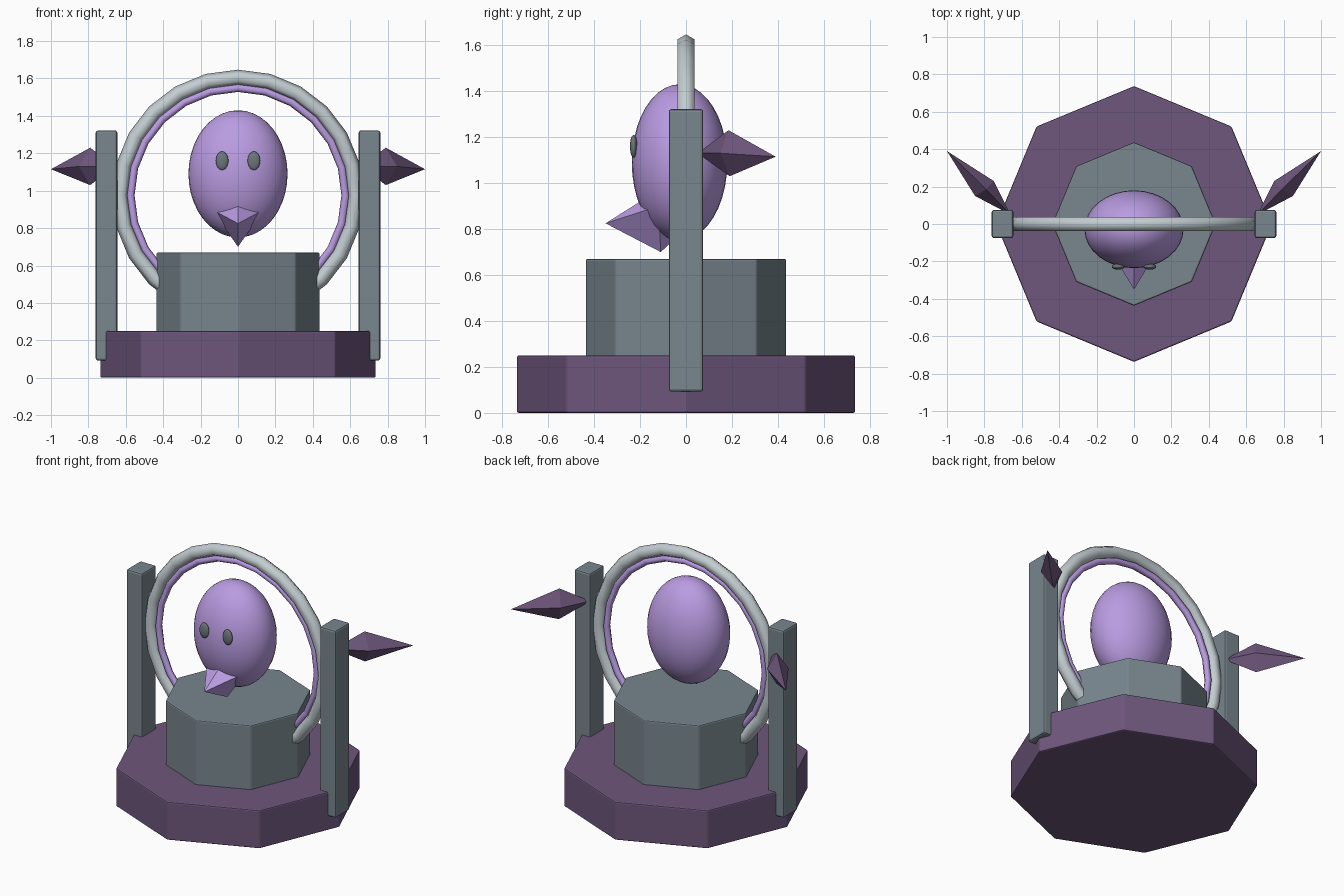
import bpy, bmesh, math

if "Cube" in bpy.data.objects:
    bpy.data.objects.remove(bpy.data.objects["Cube"])


def srgb(r, g, b):
    f = lambda c: (c / 255 / 12.92) if c < 10 else ((c / 255 + 0.055) / 1.055) ** 2.4
    return (f(r), f(g), f(b), 1)


def material(name, rgb):
    m = bpy.data.materials.new(name)
    m.diffuse_color = srgb(*rgb)
    m.use_nodes = True
    m.node_tree.nodes["Principled BSDF"].inputs["Base Color"].default_value = m.diffuse_color
    return m


LILAC = material("lilac", (186, 156, 226))
PLUM = material("dark_plum", (110, 86, 124))
SLATE = material("slate_grey", (120, 134, 142))
SILVER = material("pale_silver", (195, 205, 209))
EYE = material("eye_grey", (108, 120, 124))


def finish(obj, name, mat, smooth=False):
    obj.name = name
    obj.data.materials.append(mat)
    if smooth:
        for p in obj.data.polygons:
            p.use_smooth = True
    return obj


def bevel(obj, width):
    mod = obj.modifiers.new("soft_edges", 'BEVEL')
    mod.width = width
    mod.segments = 2


def octagon_block(name, radius, z0, z1, mat):
    bpy.ops.mesh.primitive_cylinder_add(vertices=8, radius=radius, depth=z1 - z0,
                                        location=(0, 0, (z0 + z1) / 2))
    bevel(finish(bpy.context.object, name, mat), 0.008)


def ellipsoid(name, loc, size, mat, segs, rings):
    bpy.ops.mesh.primitive_uv_sphere_add(segments=segs, ring_count=rings, radius=1, location=loc)
    obj = bpy.context.object
    obj.scale = size
    return finish(obj, name, mat, True)


def hoop(name, radius, minor, sides, mat):
    bpy.ops.mesh.primitive_torus_add(major_radius=radius, minor_radius=minor,
                                     major_segments=24, minor_segments=sides,
                                     location=(0, 0, 0.975), rotation=(math.pi / 2, 0, 0))
    finish(bpy.context.object, name, mat, True)


def spike(name, tip, ring, back, mat):
    """Four-sided double-pointed spike: tip, ring of corners, back point."""
    bm = bmesh.new()
    t, b = bm.verts.new(tip), bm.verts.new(back)
    r = [bm.verts.new(v) for v in ring]
    for i in range(len(r)):
        bm.faces.new((t, r[i], r[(i + 1) % len(r)]))
        bm.faces.new((b, r[(i + 1) % len(r)], r[i]))
    bmesh.ops.recalc_face_normals(bm, faces=bm.faces)
    mesh = bpy.data.meshes.new(name)
    bm.to_mesh(mesh)
    bm.free()
    obj = bpy.data.objects.new(name, mesh)
    bpy.context.collection.objects.link(obj)
    finish(obj, name, mat)


# Stepped octagonal stand
octagon_block("base", 0.737, 0, 0.25, PLUM)
octagon_block("pedestal", 0.437, 0.24, 0.67, SLATE)

# Upright hoop with a thin inner lining
hoop("outer_hoop", 0.63, 0.042, 6, SILVER)
hoop("inner_hoop", 0.575, 0.022, 6, LILAC)

# Floating head and beak
ellipsoid("head", (0, -0.028, 1.09), (0.265, 0.208, 0.34), LILAC, 32, 20)
spike("beak", (0, -0.35, 0.825),
      [(0, -0.12, 0.97), (0.14, -0.12, 0.90), (0, -0.11, 0.70), (-0.14, -0.12, 0.90)],
      (0, 0.0, 0.80), LILAC)

for side, label in ((-1, "left"), (1, "right")):
    # Eyes
    ellipsoid(label + "_eye", (side * 0.085, -0.228, 1.16), (0.034, 0.016, 0.05), EYE, 16, 10)

    # Side pillars
    bpy.ops.mesh.primitive_cube_add(size=1, location=(side * 0.703, 0, 0.707))
    pillar = bpy.context.object
    pillar.scale = (0.116, 0.15, 1.23)
    bpy.ops.object.transform_apply(location=False, rotation=False, scale=True)
    bevel(finish(pillar, label + "_pillar", SLATE), 0.012)

    # Swept-back wings
    spike(label + "_wing", (side * 1.0, 0.39, 1.115),
          [(side * 0.79, 0.185, 1.23), (side * 0.85, 0.15, 1.13),
           (side * 0.79, 0.19, 1.03), (side * 0.75, 0.23, 1.13)],
          (side * 0.66, 0.05, 1.13), PLUM)
